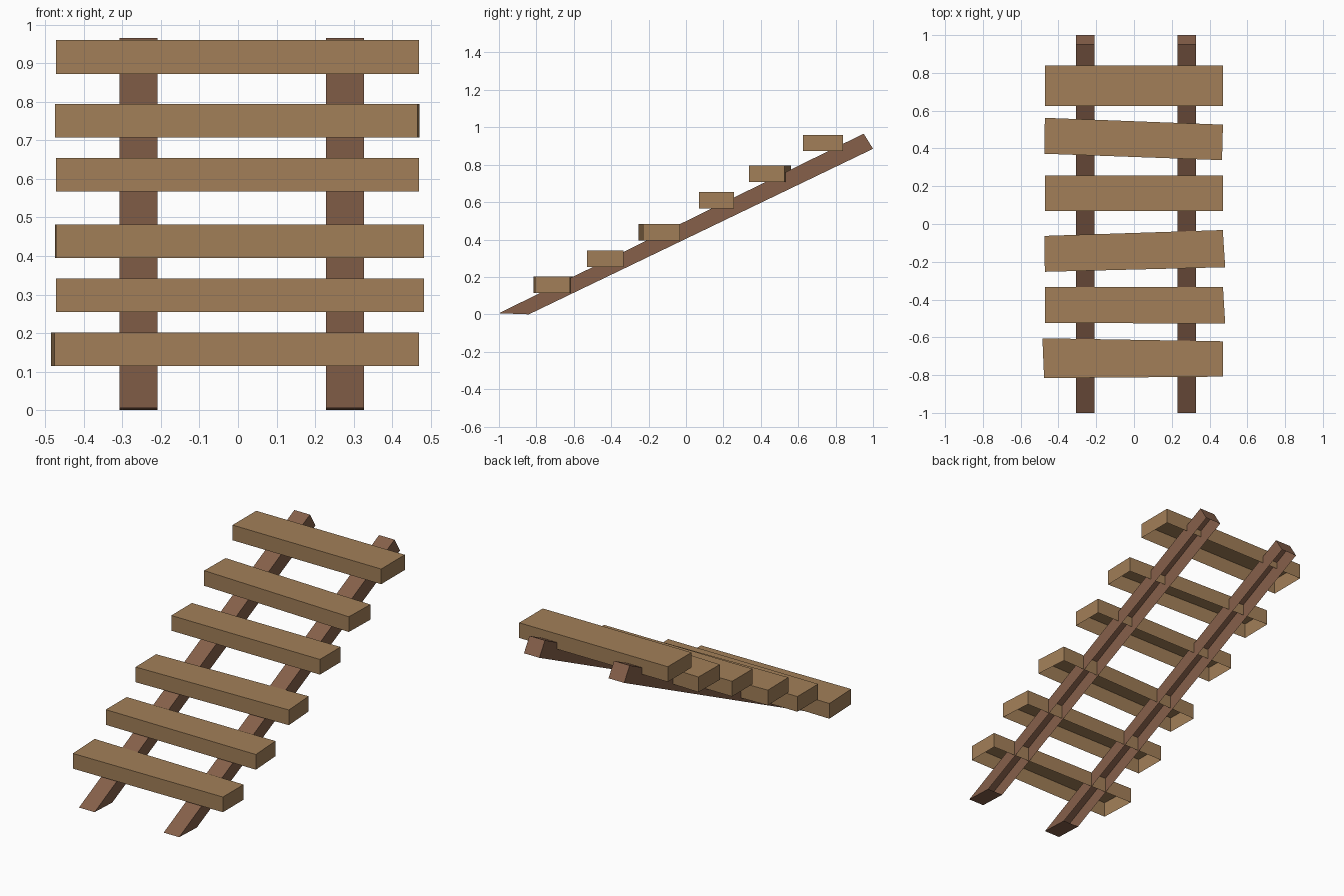
import bpy

if "Cube" in bpy.data.objects:
    bpy.data.objects.remove(bpy.data.objects["Cube"])


def material(name, rgb):
    # sRGB 0-255 to linear flat colour
    lin = [((c / 255 + 0.055) / 1.055) ** 2.4 for c in rgb]
    mat = bpy.data.materials.new(name)
    mat.diffuse_color = (*lin, 1)
    mat.use_nodes = True
    mat.node_tree.nodes["Principled BSDF"].inputs["Base Color"].default_value = mat.diffuse_color
    return mat


tread_wood = material("light_brown_wood", (162, 127, 88))
rail_wood = material("dark_brown_wood", (134, 96, 74))


def open_box(name, top, bottom, mat):
    """Box with top and four sides, open underneath; corners counter-clockwise."""
    sides = [(4 + i, 4 + (i + 1) % 4, (i + 1) % 4, i) for i in range(4)]
    mesh = bpy.data.meshes.new(name)
    mesh.from_pydata(top + bottom, [], [(0, 1, 2, 3)] + sides)
    mesh.materials.append(mat)
    obj = bpy.data.objects.new(name, mesh)
    bpy.context.collection.objects.link(obj)


# Two sloping rails, the foot cut level with the ground
for name, x0, x1 in (("left_rail", -0.308, -0.209), ("right_rail", 0.229, 0.327)):
    def ends(front, back):
        return [(x0, *front), (x1, *front), (x1, *back), (x0, *back)]
    open_box(name, ends((-1.0, 0.006), (0.95, 0.966)),
             ends((-0.84, 0.0), (1.0, 0.885)), rail_wood)

# Six slightly crooked treads: bottom height, then plan corners from front left
treads = [
    (0.114, (-0.476, -0.816), (0.470, -0.808), (0.470, -0.621), (-0.485, -0.605)),
    (0.254, (-0.472, -0.523), (0.483, -0.528), (0.471, -0.334), (-0.472, -0.334)),
    (0.395, (-0.472, -0.253), (0.483, -0.229), (0.470, -0.032), (-0.475, -0.063)),
    (0.567, (-0.472, 0.070), (0.470, 0.070), (0.470, 0.257), (-0.472, 0.257)),
    (0.708, (-0.475, 0.372), (0.466, 0.338), (0.471, 0.526), (-0.472, 0.562)),
    (0.873, (-0.472, 0.625), (0.470, 0.625), (0.470, 0.839), (-0.472, 0.839)),
]
for n, (z, *plan) in enumerate(treads, 1):
    open_box(f"tread_{n}", [(x, y, z + 0.087) for x, y in plan],
             [(x, y, z) for x, y in plan], tread_wood)
